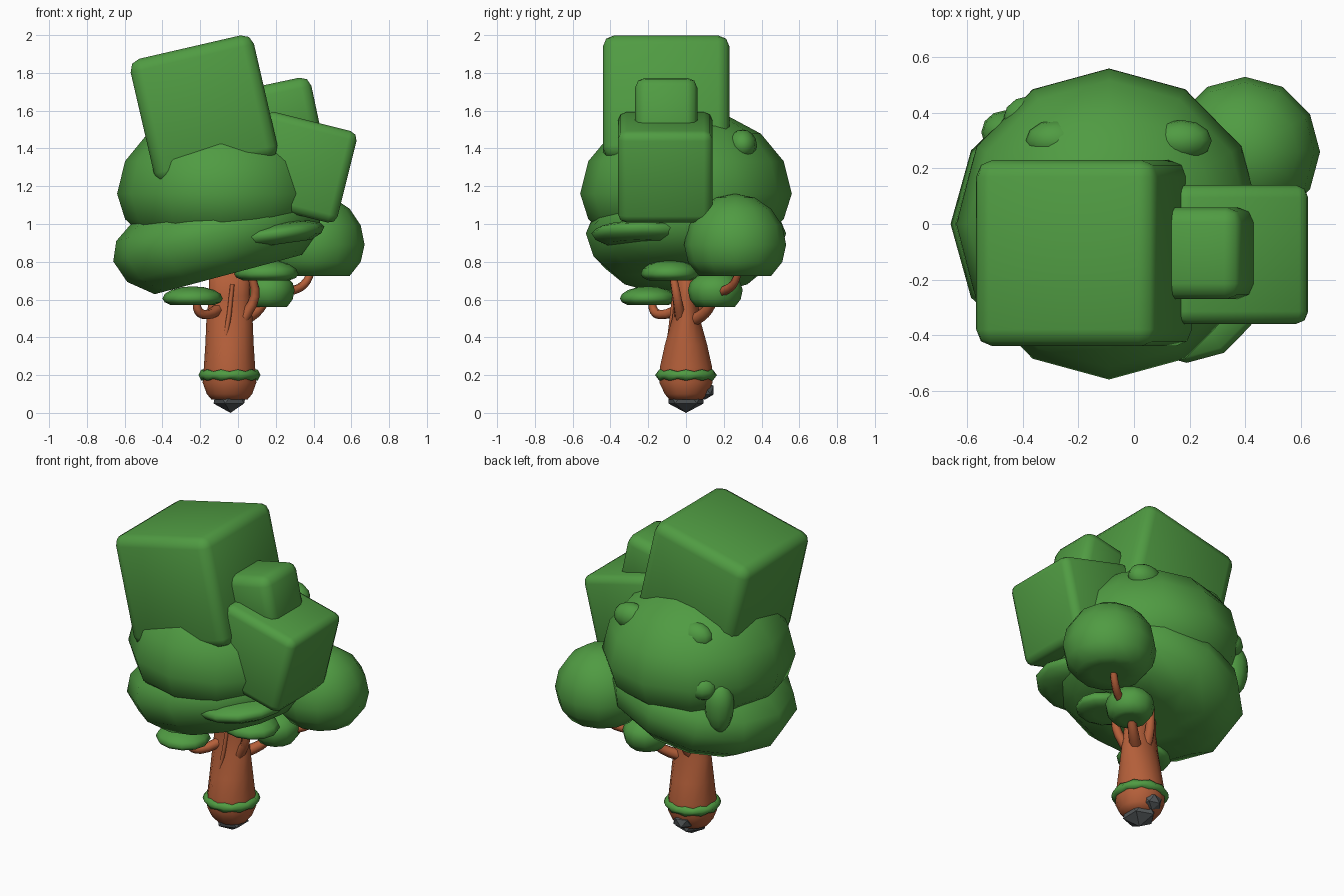
import bpy, bmesh, math
from mathutils import Matrix

if "Cube" in bpy.data.objects:
    bpy.data.objects.remove(bpy.data.objects["Cube"])


def material(name, rgb):
    m = bpy.data.materials.new(name)
    m.diffuse_color = (*rgb, 1)
    m.use_nodes = True
    m.node_tree.nodes["Principled BSDF"].inputs["Base Color"].default_value = m.diffuse_color
    return m


LEAF = material("leaf green", (0.08, 0.33, 0.055))
BARK = material("bark brown", (0.46, 0.115, 0.042))
STONE = material("stone grey", (0.09, 0.10, 0.105))


def finish(bm, name, mat, loc=(0, 0, 0), tilt=0, smooth=True):
    """Tilt is in degrees, anticlockwise seen from the front."""
    bmesh.ops.recalc_face_normals(bm, faces=bm.faces)
    me = bpy.data.meshes.new(name)
    for f in bm.faces:
        f.smooth = smooth
    bm.to_mesh(me)
    bm.free()
    me.materials.append(mat)
    ob = bpy.data.objects.new(name, me)
    ob.location = loc
    ob.rotation_euler = (0, -math.radians(tilt), 0)
    bpy.context.collection.objects.link(ob)
    return ob


def leaf_box(name, loc, size, tilt, bevel):
    bm = bmesh.new()
    bmesh.ops.create_cube(bm, size=size)
    bmesh.ops.bevel(bm, geom=bm.edges[:], offset=bevel, segments=2,
                    profile=0.5, affect='EDGES')
    return finish(bm, name, LEAF, loc, tilt)


def leaf_blob(name, loc, radius, up, down, tilt=0, clamp=1.45, sides=12):
    """Rounded crown with its own height above and flattened depth below."""
    bm = bmesh.new()
    bmesh.ops.create_uvsphere(bm, u_segments=sides, v_segments=8, radius=1)
    for v in bm.verts:
        z = v.co.z
        v.co.x *= radius[0]
        v.co.y *= radius[1]
        v.co.z = z * up if z > 0 else -min(1, -z * clamp) * down
    return finish(bm, name, LEAF, loc, tilt)


def stone(name, loc, radius):
    bm = bmesh.new()
    bmesh.ops.create_icosphere(bm, subdivisions=1, radius=1)
    bm.transform(Matrix.Diagonal((*radius, 1)))
    return finish(bm, name, STONE, loc, smooth=False)


def branch(name, points, radius, taper=0.7):
    """Tapered tube along a path, converted to a mesh."""
    cu = bpy.data.curves.new(name, 'CURVE')
    cu.dimensions = '3D'
    cu.bevel_depth = radius
    cu.bevel_resolution = 1
    cu.use_fill_caps = True
    cu.resolution_u = 3
    sp = cu.splines.new('BEZIER')
    sp.bezier_points.add(len(points) - 1)
    for i, (bp, p) in enumerate(zip(sp.bezier_points, points)):
        bp.co = p
        bp.handle_left_type = bp.handle_right_type = 'AUTO'
        bp.radius = 1 - (1 - taper) * i / (len(points) - 1)
    cu.materials.append(BARK)
    ob = bpy.data.objects.new(name, cu)
    bpy.context.collection.objects.link(ob)
    bpy.ops.object.select_all(action='DESELECT')
    ob.select_set(True)
    bpy.context.view_layer.objects.active = ob
    bpy.ops.object.convert(target='MESH')
    bpy.ops.object.shade_smooth()


# Tilted rounded boxes of foliage
leaf_box("large_leaf_box", (-0.18, -0.105, 1.61), 0.67, 13, 0.06)
leaf_box("medium_leaf_box", (0.335, -0.11, 1.30), 0.50, -14, 0.045)
leaf_box("small_leaf_box", (0.25, -0.105, 1.59), 0.33, 12, 0.055)

# Main crown
leaf_blob("upper_crown", (-0.09, 0, 1.16), (0.55, 0.56), 0.45, 0.35, clamp=1)
leaf_blob("lower_crown", (-0.11, 0, 0.95), (0.57, 0.53), 0.26, 0.225, 15)
leaf_blob("side_crown", (0.40, 0.26, 0.89), (0.27, 0.27), 0.27, 0.165)
leaf_blob("low_crown", (0.16, 0.155, 0.65), (0.14, 0.145), 0.10, 0.09)

# Thin leaf pads
leaf_blob("front_pad", (0.19, -0.23, 0.95), (0.27, 0.27), 0.06, 0.06, 8)
leaf_blob("left_pad", (-0.24, -0.20, 0.605), (0.16, 0.15), 0.065, 0.035)
leaf_blob("right_pad", (0.15, -0.085, 0.735), (0.17, 0.155), 0.075, 0.035)

# Small bumps on the crown
for x, side in ((-0.28, "left"), (0.17, "right")):
    leaf_blob(side + "_top_bump", (x, 0.30, 1.42), (0.11, 0.075), 0.08, 0.08, clamp=1)
leaf_blob("back_patch", (-0.46, 0.33, 1.06), (0.09, 0.08), 0.13, 0.19, clamp=1)
leaf_blob("back_patch_top", (-0.38, 0.38, 1.15), (0.09, 0.08), 0.08, 0.07, clamp=1)

# Trunk: stacked oval rings (height, half width, half depth)
RINGS = [(0.07, 0.095, 0.09), (0.10, 0.12, 0.115), (0.16, 0.142, 0.145),
         (0.24, 0.136, 0.142), (0.36, 0.128, 0.115), (0.50, 0.122, 0.075),
         (0.62, 0.108, 0.06), (0.82, 0.11, 0.06)]
bm = bmesh.new()
loops = []
N = 14
for z, rx, ry in RINGS:
    loops.append([bm.verts.new((rx * math.cos(2 * math.pi * i / N),
                                ry * math.sin(2 * math.pi * i / N), z)) for i in range(N)])
for a, b in zip(loops, loops[1:]):
    for i in range(N):
        j = (i + 1) % N
        bm.faces.new((a[i], a[j], b[j], b[i]))
bm.faces.new(loops[0])
bm.faces.new(loops[-1])
finish(bm, "trunk", BARK, (-0.045, 0, 0))

# Branches and a bark ridge
branch("left_branch", [(-0.10, -0.03, 0.55), (-0.17, -0.13, 0.52),
                       (-0.21, -0.17, 0.54), (-0.22, -0.18, 0.60)], 0.03)
branch("back_branch", [(0.0, 0.02, 0.48), (0.09, 0.10, 0.53), (0.15, 0.15, 0.60)], 0.035)
branch("upright_branch", [(0.03, -0.03, 0.50), (0.09, -0.05, 0.62), (0.07, -0.07, 0.73)], 0.03)
branch("long_branch", [(0.10, 0.12, 0.60), (0.28, 0.20, 0.645),
                       (0.35, 0.25, 0.68), (0.39, 0.28, 0.75)], 0.028)
branch("back_fork", [(-0.06, 0.03, 0.50), (-0.05, 0.08, 0.60), (-0.04, 0.10, 0.74)], 0.035)
branch("bark_ridge", [(-0.10, -0.10, 0.30), (-0.06, -0.082, 0.44), (-0.03, -0.058, 0.68)], 0.016)

# Lumpy moss ring round the trunk
bm = bmesh.new()
R, S = 20, 6
grid = []
for i in range(R):
    a = 2 * math.pi * i / R
    lump = 0.028 + 0.006 * (-1) ** i
    grid.append([bm.verts.new((math.cos(a) * (0.134 + 0.03 * math.cos(b)),
                               math.sin(a) * (0.134 + 0.03 * math.cos(b)),
                               math.sin(b) * lump))
                 for b in (2 * math.pi * k / S for k in range(S))])
for i in range(R):
    p, q = grid[i], grid[(i + 1) % R]
    for k in range(S):
        m = (k + 1) % S
        bm.faces.new((p[k], q[k], q[m], p[m]))
finish(bm, "moss_ring", LEAF, (-0.045, 0, 0.20))

# Stones under the trunk
stone("base_stone", (-0.04, 0.0, 0.09), (0.10, 0.11, 0.09))
stone("side_stone", (-0.05, 0.10, 0.12), (0.065, 0.055, 0.05))
